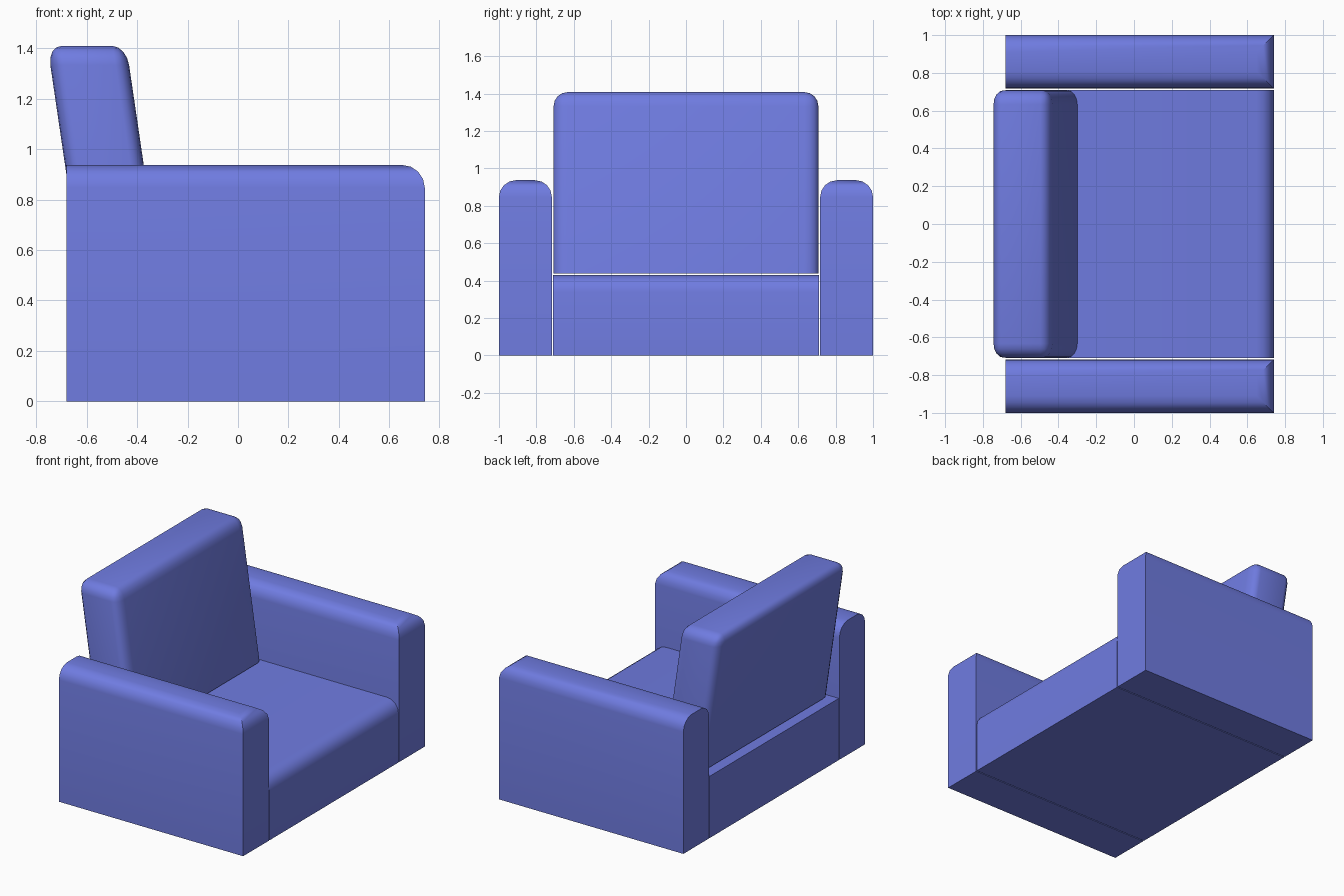
import bpy, bmesh, math
from mathutils import Matrix, Vector

if "Cube" in bpy.data.objects:
    bpy.data.objects.remove(bpy.data.objects["Cube"])

fabric = bpy.data.materials.new("blue_fabric")
fabric.diffuse_color = (0.16, 0.20, 0.75, 1)
fabric.use_nodes = True
fabric.node_tree.nodes["Principled BSDF"].inputs["Base Color"].default_value = fabric.diffuse_color


def block(name, lo, hi, radius, rounded, squash=1.0, lean=0.0):
    """Box with chosen edges rounded; squash narrows the rounding in x, lean shears it back."""
    lo, hi = Vector(lo), Vector(hi)
    mid, size = (lo + hi) / 2, hi - lo
    size.x /= squash
    bm = bmesh.new()
    bmesh.ops.create_cube(bm, size=1)
    edges = [e for e in bm.edges if rounded((e.verts[0].co + e.verts[1].co))]
    bm.transform(Matrix.Diagonal((*size, 1)))
    bmesh.ops.bevel(bm, geom=edges, offset=radius, offset_type='OFFSET',
                    segments=4, profile=0.5, affect='EDGES', clamp_overlap=True)
    for v in bm.verts:
        z = v.co.z + size.z / 2
        v.co = mid + Vector((v.co.x * squash - lean * z, v.co.y, v.co.z))
    mesh = bpy.data.meshes.new(name)
    bm.to_mesh(mesh)
    bm.free()
    mesh.materials.append(fabric)
    ob = bpy.data.objects.new(name, mesh)
    bpy.context.collection.objects.link(ob)
    bpy.ops.object.select_all(action='DESELECT')
    ob.select_set(True)
    bpy.context.view_layer.objects.active = ob
    bpy.ops.object.shade_smooth_by_angle(angle=math.radians(35))
    return ob


# Armrests: long top edges and front top edge rounded
def arm_edges(c):
    return c.z > 0.5 and c.x > -0.5


for side, y0, y1 in (("left", 0.717, 1.0), ("right", -1.0, -0.717)):
    block(side + "_armrest", (-0.68, y0, 0), (0.74, y1, 0.937), 0.09, arm_edges)

# Seat: only the front top edge rounded
block("seat", (-0.68, -0.71, 0), (0.74, 0.71, 0.43), 0.09,
      lambda c: c.z > 0.5 and c.x > 0.5)

# Backrest: leaning slab, everything but its base rounded
block("backrest", (-0.612, -0.708, 0.438), (-0.3, 0.708, 1.408), 0.075,
      lambda c: c.z > -0.5, squash=0.72, lean=0.147)
